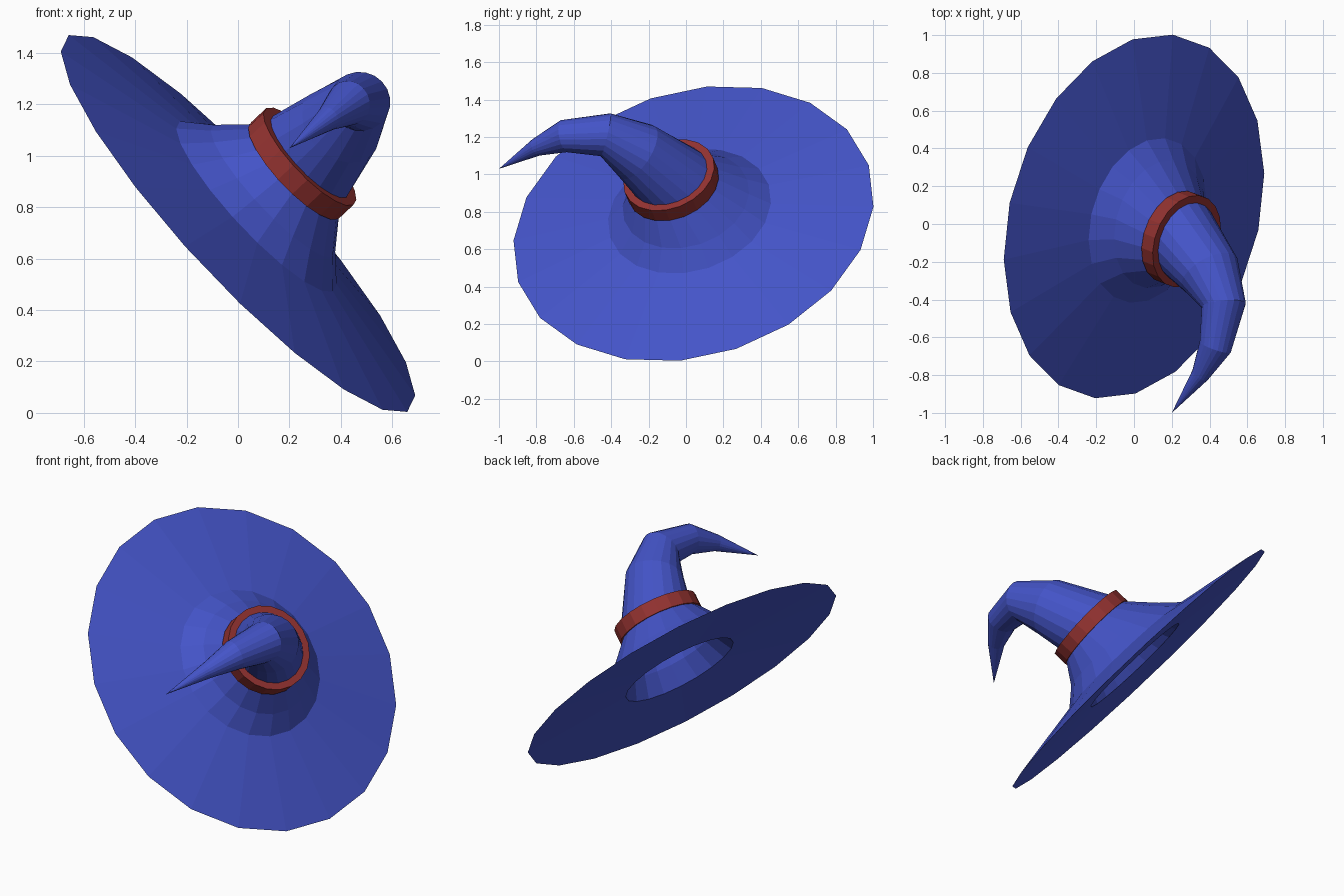
import bpy, bmesh, math
from mathutils import Vector

if "Cube" in bpy.data.objects:
    bpy.data.objects.remove(bpy.data.objects["Cube"])

SIDES = 20
CENTER = Vector((0, 0.04, 0.737))                 # middle of the brim
U = Vector((0.208, 0.974, 0.091)).normalized()    # brim plane axes
V = Vector((-0.668, 0.071, 0.743))
V = (V - U * V.dot(U)).normalized()
N = U.cross(V)


def material(name, color):
    m = bpy.data.materials.new(name)
    m.diffuse_color = (*color, 1)
    m.use_nodes = True
    m.node_tree.nodes["Principled BSDF"].inputs["Base Color"].default_value = m.diffuse_color
    return m


blue = material("hat blue", (0.058, 0.089, 0.58))
red = material("band red", (0.29, 0.032, 0.03))


def loft(name, rings, mat, closed=False):
    """Skin a list of (centre, radius, normal); radius 0 makes a point."""
    bm = bmesh.new()
    loops = []
    for c, r, n in rings:
        if r == 0:
            loops.append([bm.verts.new(c)] * SIDES)
            continue
        q = N.rotation_difference(n)
        u, v = q @ U, q @ V
        loops.append([bm.verts.new(c + r * (u * math.cos(a) + v * math.sin(a)))
                      for a in (i * math.tau / SIDES for i in range(SIDES))])
    pairs = list(zip(loops, loops[1:]))
    if closed:
        pairs.append((loops[-1], loops[0]))
    for a, b in pairs:
        for i in range(SIDES):
            j = (i + 1) % SIDES
            quad = list(dict.fromkeys((a[i], a[j], b[j], b[i])))
            bm.faces.new(quad)
    bmesh.ops.recalc_face_normals(bm, faces=bm.faces)
    me = bpy.data.meshes.new(name)
    bm.to_mesh(me)
    bm.free()
    me.materials.append(mat)
    ob = bpy.data.objects.new(name, me)
    bpy.context.collection.objects.link(ob)
    return ob


def on_axis(h, r):
    return (CENTER + N * h, r, N)


# Hat: inner cavity, brim underside, brim top, then the bent crown
band_c = Vector((0.25, -0.08, 0.97))
band_n = Vector((0.70, -0.28, 0.655)).normalized()
bend = [((0.40, -0.26, 1.12), 0.167), ((0.475, -0.43, 1.212), 0.118),
        ((0.43, -0.65, 1.205), 0.088), ((0.35, -0.80, 1.145), 0.048),
        ((0.20, -1.0, 1.03), 0)]
points = [band_c + band_n * 0.04] + [Vector(p) for p, r in bend]

crown = [on_axis(0.1, 0.447), on_axis(0.19, 0.347),
         (band_c - band_n * 0.04, 0.242, band_n), (points[0], 0.214, band_n)]
for k, (p, r) in enumerate(bend, 1):
    d = (points[k] - points[k - 1]).normalized()
    if k < len(bend):
        d += (points[k + 1] - points[k]).normalized()
    crown.append((points[k], r, d.normalized()))

cavity = [(points[1], 0, N), (points[1], 0.13, crown[4][2]),
          (points[0], 0.19, band_n), (band_c - band_n * 0.04, 0.21, band_n),
          on_axis(0.15, 0.28), on_axis(0.03, 0.345)]
loft("hat", cavity + [on_axis(0, 0.988)] + crown, blue)

# Band: a square-edged ring round the crown
lo, hi = band_c - band_n * 0.042, band_c + band_n * 0.042
loft("band", [(lo, 0.215, band_n), (lo, 0.254, band_n),
              (hi, 0.254, band_n), (hi, 0.208, band_n)], red, closed=True)
